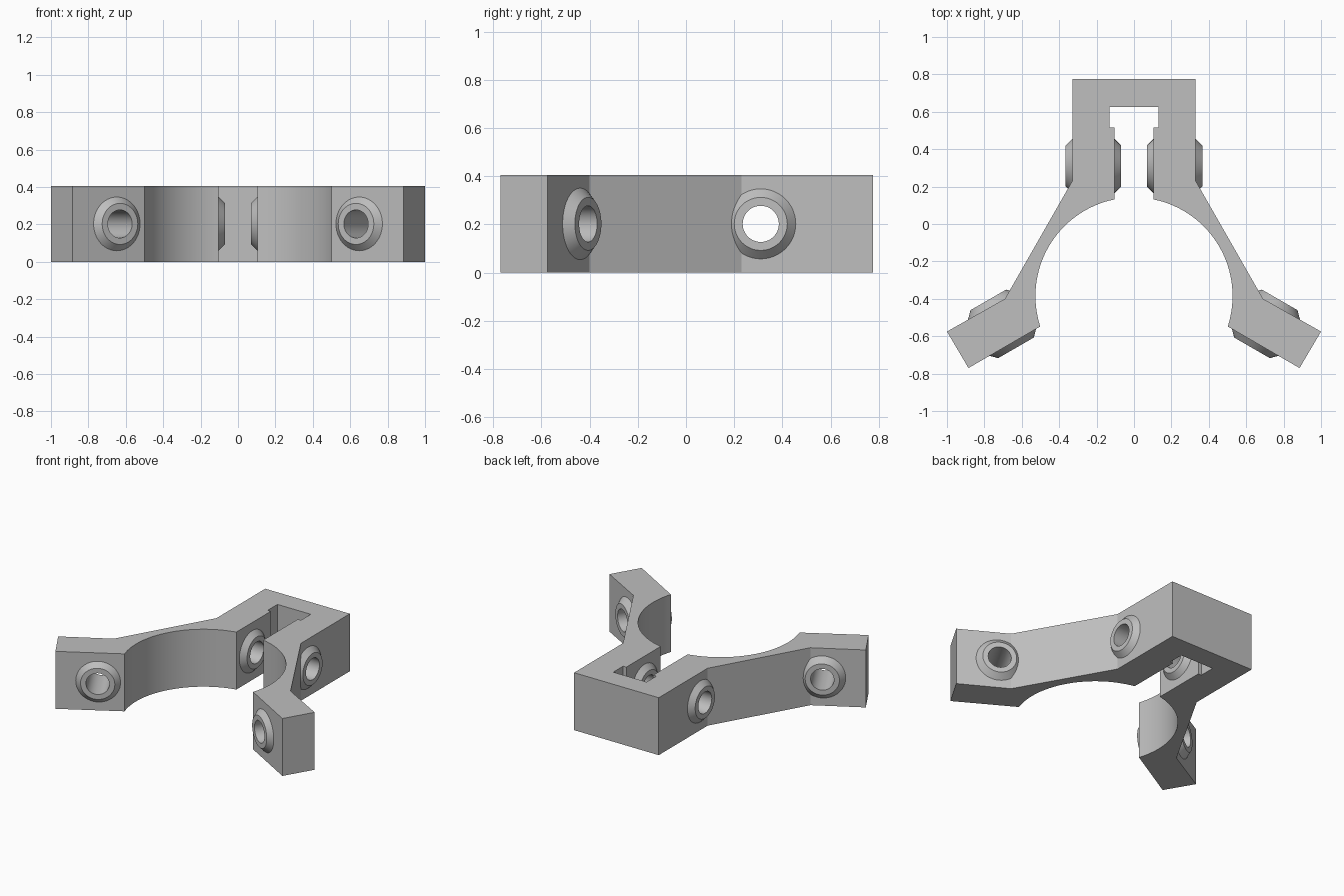
import bpy, bmesh, math
from mathutils import Matrix, Vector

if "Cube" in bpy.data.objects:
    bpy.data.objects.remove(bpy.data.objects["Cube"], do_unlink=True)

HEIGHT = 0.405
CENTRE = Vector((0, -0.385))   # centre of the round opening
BORE = 0.527

grey = bpy.data.materials.new("plain grey")
grey.use_nodes = True
grey.diffuse_color = (0.52, 0.52, 0.52, 1)
grey.node_tree.nodes["Principled BSDF"].inputs["Base Color"].default_value = grey.diffuse_color


def make_object(name, bm):
    bmesh.ops.recalc_face_normals(bm, faces=bm.faces)
    mesh = bpy.data.meshes.new(name)
    bm.to_mesh(mesh)
    bm.free()
    mesh.materials.append(grey)
    obj = bpy.data.objects.new(name, mesh)
    bpy.context.collection.objects.link(obj)
    return obj


def combine(target, tool, operation):
    """Apply a boolean and discard the tool."""
    bpy.context.view_layer.objects.active = target
    mod = target.modifiers.new(operation, "BOOLEAN")
    mod.operation, mod.solver, mod.object = operation, "EXACT", tool
    bpy.ops.object.modifier_apply(modifier=mod.name)
    bpy.data.objects.remove(tool, do_unlink=True)


def cone(bm, place, start, end, r1, r2):
    """Cone along the local x axis of a placement matrix."""
    depth = end - start
    turn = Matrix.Rotation(math.copysign(math.pi / 2, depth), 4, "Y")
    bmesh.ops.create_cone(bm, cap_ends=True, segments=48, radius1=r1, radius2=r2, depth=abs(depth),
                          matrix=place @ Matrix.Translation(((start + end) / 2, 0, 0)) @ turn)


# Clamp body: half outline, with the round bore as an arc, mirrored across x
half = [(0.33, 0.775), (0.33, 0.23), (0.69, -0.4), (1.0, -0.575), (0.885, -0.77)]
for i in range(33):
    a = math.radians(-18 + 96.5 * i / 32)
    half.append((BORE * math.cos(a), CENTRE.y + BORE * math.sin(a)))
half += [(0.105, 0.515), (0.13, 0.515), (0.13, 0.625)]
outline = half + [(-x, y) for x, y in reversed(half)]

bm = bmesh.new()
face = bm.faces.new([bm.verts.new((x, y, 0)) for x, y in outline])
top = bmesh.ops.extrude_face_region(bm, geom=[face])["geom"]
bmesh.ops.translate(bm, vec=(0, 0, HEIGHT), verts=[v for v in top if isinstance(v, bmesh.types.BMVert)])
body = make_object("clamp_body", bm)

# Bolt positions: two rear ears and two side arms, as (x, y, axis angle)
bolts = []
for side in (-1, 1):
    bolts += [(side * 0.2175, 0.31, 0), (side * 0.705, -0.534, side * math.radians(60))]

# Tapered bosses on both faces of each ear, then the through holes
bosses, holes = bmesh.new(), bmesh.new()
for x, y, angle in bolts:
    place = Matrix.Translation((x, y, HEIGHT / 2)) @ Matrix.Rotation(angle, 4, "Z")
    for s in (-1, 1):
        cone(bosses, place, s * 0.09, s * 0.148, 0.1675, 0.11)
    cone(holes, place, -0.2, 0.2, 0.075, 0.075)
combine(body, make_object("bolt_bosses", bosses), "UNION")
combine(body, make_object("bolt_holes", holes), "DIFFERENCE")

# Smooth curved walls, keep corners crisp
bpy.ops.object.select_all(action="DESELECT")
body.select_set(True)
bpy.context.view_layer.objects.active = body
bpy.ops.object.shade_smooth_by_angle(angle=math.radians(25))
